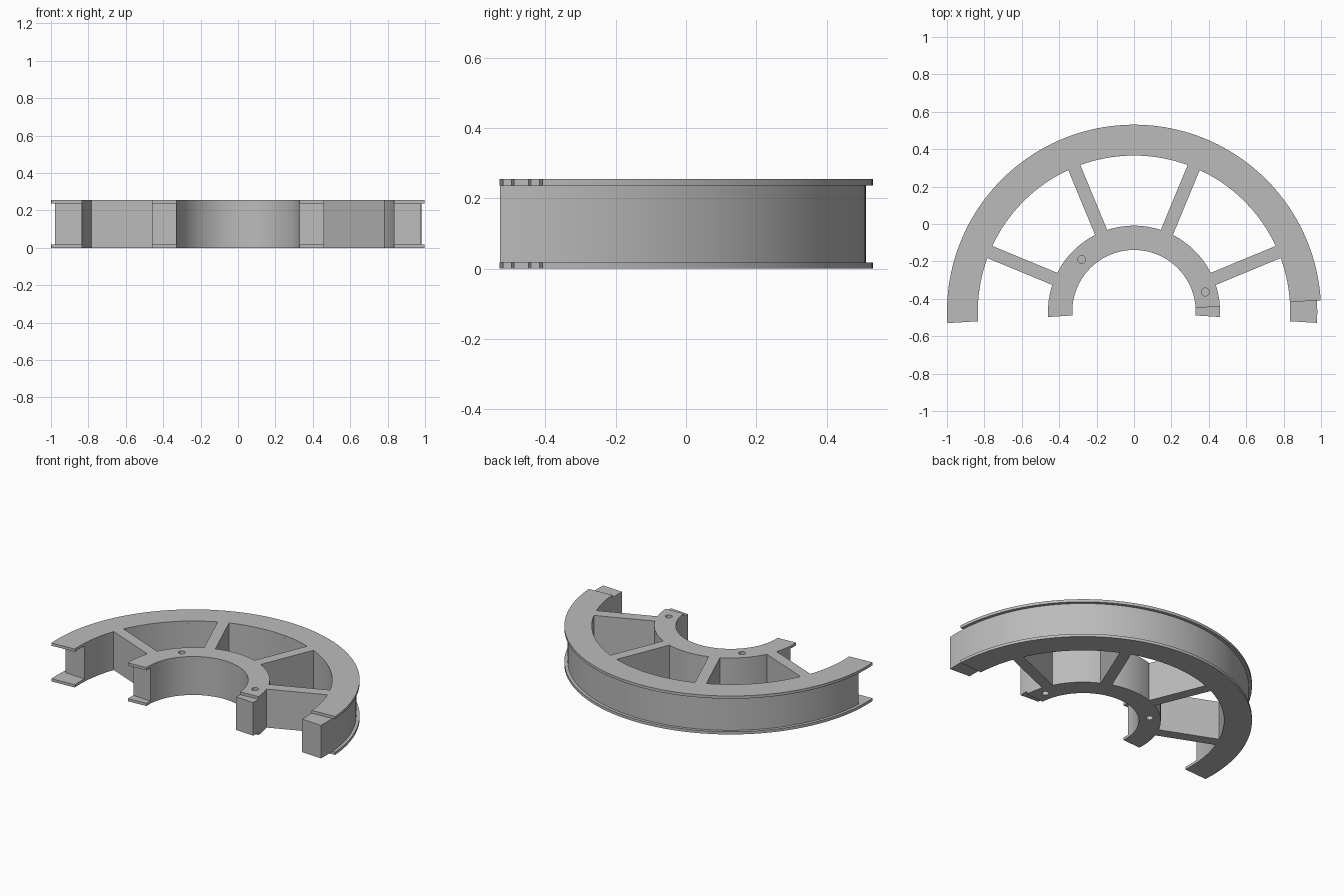
import bpy, bmesh, math
from mathutils import Matrix, Vector

cube = bpy.data.objects.get("Cube")
if cube:
    bpy.data.objects.remove(cube, do_unlink=True)

HEIGHT, PLATE = 0.255, 0.018       # overall height, plate thickness
CENTRE = Vector((0, -0.469, 0))    # wheel axis
LAP = 3.5                          # overlap of the lap joint, degrees

grey = bpy.data.materials.new("plain grey")
grey.use_nodes = True
grey.diffuse_color = (0.5, 0.5, 0.5, 1)
grey.node_tree.nodes["Principled BSDF"].inputs["Base Color"].default_value = (0.5, 0.5, 0.5, 1)


def finish(name, bm):
    bmesh.ops.recalc_face_normals(bm, faces=bm.faces)
    bmesh.ops.translate(bm, verts=bm.verts, vec=CENTRE)
    mesh = bpy.data.meshes.new(name)
    bm.to_mesh(mesh)
    bm.free()
    mesh.materials.append(grey)
    ob = bpy.data.objects.new(name, mesh)
    bpy.context.collection.objects.link(ob)
    return ob


def arc_block(name, r0, r1, z0, z1, start, end, steps=96):
    """Rectangular section swept around the wheel axis."""
    bm = bmesh.new()
    loops = []
    for i in range(steps + 1):
        a = math.radians(start + (end - start) * i / steps)
        c, s = math.cos(a), math.sin(a)
        loops.append([bm.verts.new((r * c, r * s, z))
                      for r, z in ((r0, z0), (r1, z0), (r1, z1), (r0, z1))])
    for p, q in zip(loops, loops[1:]):
        for k in range(4):
            n = (k + 1) % 4
            bm.faces.new((p[k], p[n], q[n], q[k]))
    bm.faces.new(loops[0])
    bm.faces.new(loops[-1])
    return finish(name, bm)


def ring(name, r0, core_r, plate_r):
    """Core shifted against its two plates, so that two halves interlock."""
    top = HEIGHT - PLATE
    return [
        arc_block(name + "_core", r0, core_r, PLATE, top, -LAP, 180 - LAP),
        arc_block(name + "_bottom_plate", r0, plate_r, 0, PLATE, LAP, 180 + LAP),
        arc_block(name + "_top_plate", r0, plate_r, top, HEIGHT, LAP, 180 + LAP),
    ]


# Rim and hub
parts = ring("rim", 0.835, 0.98, 1.0)
hub = ring("hub", 0.33, 0.46, 0.46)
parts += hub

# Spokes
half = 0.035
inner, outer = math.sqrt(0.46 ** 2 - half ** 2), 0.836
for i in range(4):
    bm = bmesh.new()
    bmesh.ops.create_cube(bm, size=1)
    bmesh.ops.scale(bm, vec=(outer - inner, 2 * half, HEIGHT), verts=bm.verts)
    bmesh.ops.translate(bm, vec=((outer + inner) / 2, 0, HEIGHT / 2), verts=bm.verts)
    bmesh.ops.rotate(bm, verts=bm.verts, cent=(0, 0, 0),
                     matrix=Matrix.Rotation(math.radians(22.5 + 45 * i), 3, "Z"))
    parts.append(finish(f"spoke_{i + 1}", bm))

# Pin holes in both faces of the hub
bm = bmesh.new()
for angle in (15.5, 135):
    a = math.radians(angle)
    for z in (0, HEIGHT):
        bmesh.ops.create_cone(
            bm, cap_ends=True, segments=24, radius1=0.021, radius2=0.021, depth=0.1,
            matrix=Matrix.Translation((0.395 * math.cos(a), 0.395 * math.sin(a), z)))
cutter = finish("pin_hole_cutter", bm)
cutter.hide_render = True
for ob in hub:
    mod = ob.modifiers.new("pin holes", "BOOLEAN")
    mod.operation = "DIFFERENCE"
    mod.solver = "EXACT"
    mod.object = cutter
    bpy.context.view_layer.objects.active = ob
    bpy.ops.object.modifier_apply(modifier=mod.name)
bpy.data.objects.remove(cutter, do_unlink=True)

# Smooth curved walls, sharp corners
bpy.ops.object.select_all(action="DESELECT")
for ob in parts:
    ob.select_set(True)
bpy.context.view_layer.objects.active = parts[0]
bpy.ops.object.shade_smooth_by_angle(angle=math.radians(30))
